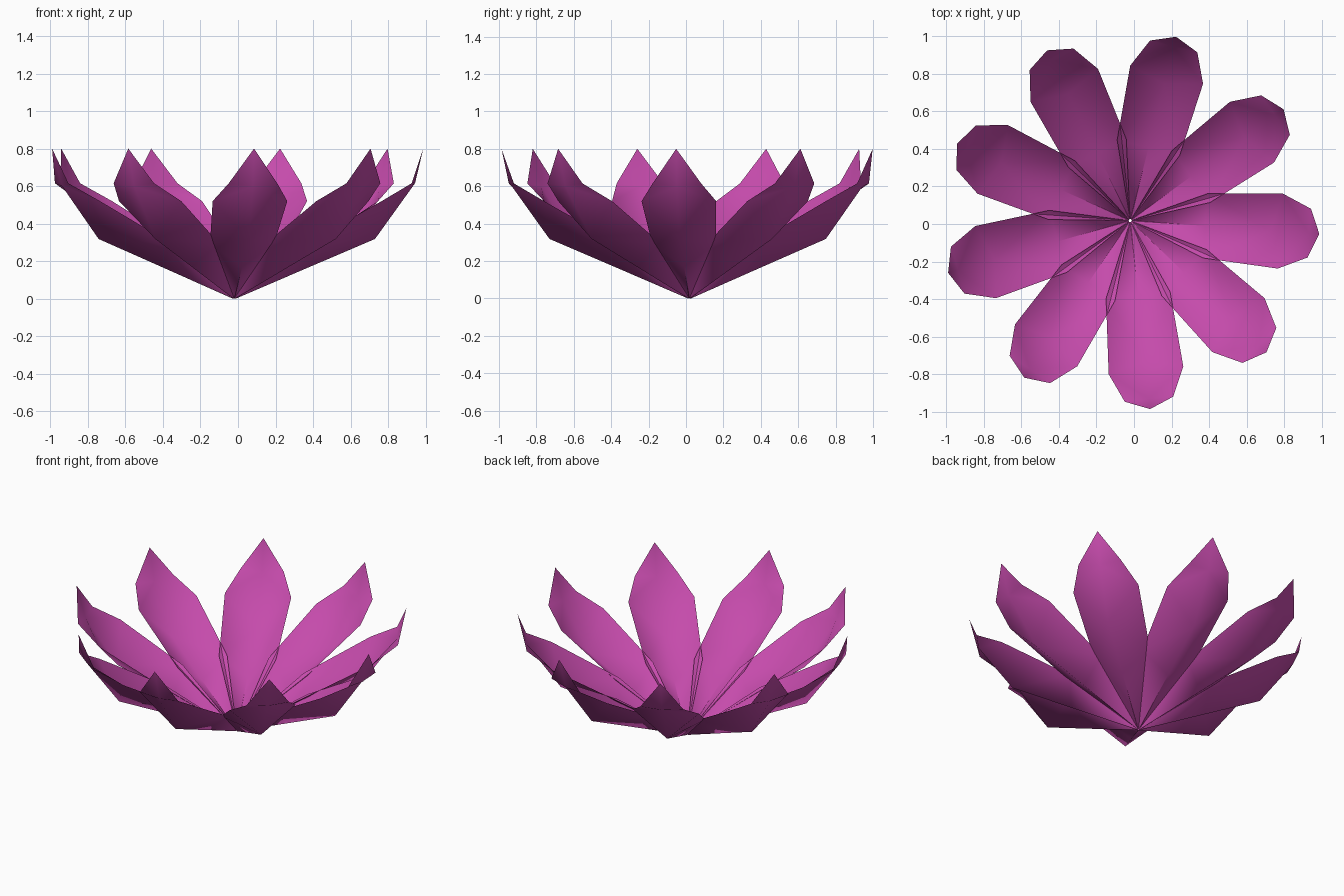
import bpy, bmesh, math
from mathutils import Matrix, Vector

cube = bpy.data.objects.get("Cube")
if cube:
    bpy.data.objects.remove(cube)

PETALS = 9
FIRST_ANGLE = math.radians(-4)
CENTRE = Vector((-0.02, 0.018, 0))

# Petal colour
pink = bpy.data.materials.new("petal_magenta")
pink.use_nodes = True
colour = (0.56, 0.07, 0.41, 1)
pink.diffuse_color = colour
shader = next(n for n in pink.node_tree.nodes if n.type == 'BSDF_PRINCIPLED')
shader.inputs["Base Color"].default_value = colour
shader.inputs["Roughness"].default_value = 0.8

# Petal rows from base to tip: (ridge reach, ridge height, edge reach, half width, edge height)
ROWS = [
    (0.008, 0.0, 0.008, 0.003, 0.006),
    (0.40, 0.168, 0.40, 0.172, 0.295),
    (0.752, 0.318, 0.802, 0.20, 0.52),
    (0.955, 0.60, 0.957, 0.13, 0.615),
]
TIP = (1.01, 0, 0.80)


def petal_mesh():
    """Keeled sheet: a low ridge with a raised edge on each side, closed by a pointed tip."""
    bm = bmesh.new()
    rows = []
    for ridge, low, reach, half, high in ROWS:
        rows.append([bm.verts.new(p) for p in
                     ((reach, -half, high), (ridge, 0, low), (reach, half, high))])
    for a, b in zip(rows, rows[1:]):
        for i in range(2):
            bm.faces.new((a[i], b[i], b[i + 1], a[i + 1]))
    tip = bm.verts.new(TIP)
    for i in range(2):
        bm.faces.new((rows[-1][i], tip, rows[-1][i + 1]))
    bmesh.ops.recalc_face_normals(bm, faces=bm.faces)
    # Split each quad along the diagonal that keeps the trough rounded
    bmesh.ops.triangulate(bm, faces=bm.faces, quad_method='SHORT_EDGE')
    for f in bm.faces:
        f.smooth = True
    mesh = bpy.data.meshes.new("petal")
    bm.to_mesh(mesh)
    bm.free()
    mesh.materials.append(pink)
    return mesh


# Ring of petals sharing one mesh
mesh = petal_mesh()
for k in range(PETALS):
    petal = bpy.data.objects.new(f"petal_{k + 1}", mesh)
    angle = FIRST_ANGLE + k * math.tau / PETALS
    petal.matrix_world = Matrix.Translation(CENTRE) @ Matrix.Rotation(angle, 4, 'Z')
    bpy.context.collection.objects.link(petal)
